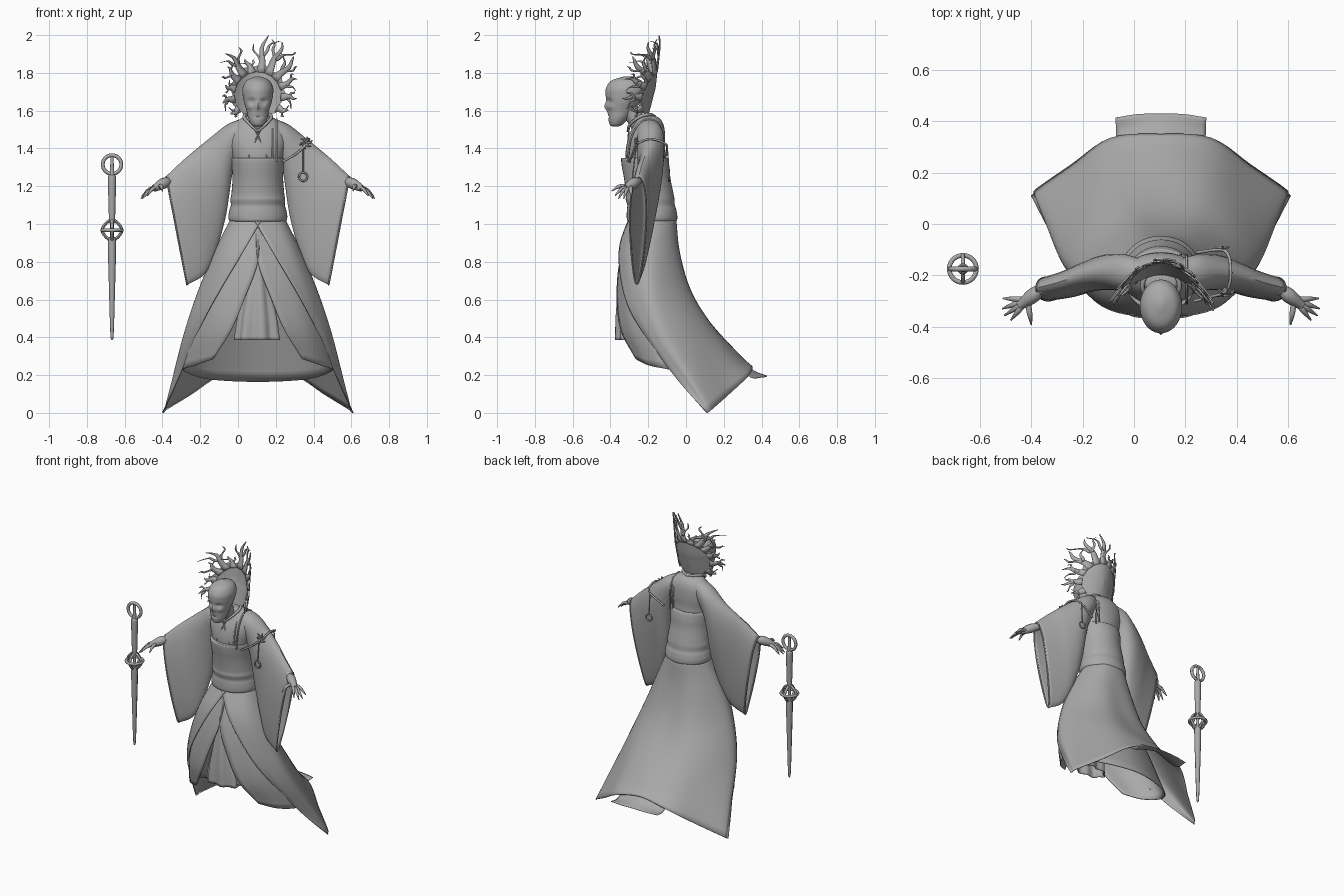
import bpy, bmesh, math, random
from mathutils import Vector

if "Cube" in bpy.data.objects:
    bpy.data.objects.remove(bpy.data.objects["Cube"])
random.seed(4)
CENTRE = 0.105          # the figure stands beside its floating sword

grey = bpy.data.materials.new("plain_grey")
grey.use_nodes = True
grey.diffuse_color = (0.4, 0.4, 0.4, 1)
grey.node_tree.nodes["Principled BSDF"].inputs["Base Color"].default_value = (0.4, 0.4, 0.4, 1)


# ---- helpers ----
def finish(name, bm, thickness=0, x=CENTRE):
    bmesh.ops.recalc_face_normals(bm, faces=bm.faces)
    mesh = bpy.data.meshes.new(name)
    bm.to_mesh(mesh)
    bm.free()
    mesh.materials.append(grey)
    mesh.shade_smooth()
    mesh.set_sharp_from_angle(angle=math.radians(45))
    obj = bpy.data.objects.new(name, mesh)
    obj.location.x = x
    bpy.context.collection.objects.link(obj)
    if thickness:
        mod = obj.modifiers.new("cloth_thickness", "SOLIDIFY")
        mod.thickness = thickness
        mod.offset = 0


def spline(points, steps):
    """Smooth curve through points of any dimension."""
    p = [Vector(q) for q in points]
    p = [2 * p[0] - p[1]] + p + [2 * p[-1] - p[-2]]
    out = []
    for a, b, c, d in zip(p, p[1:], p[2:], p[3:]):
        for k in range(steps):
            t = k / steps
            out.append(0.5 * (2 * b + (c - a) * t + (2 * a - 5 * b + 4 * c - d) * t ** 2
                              + (3 * b - a - 3 * c + d) * t ** 3))
    return out + [p[-2]]


def loft(name, rows, closed=True, caps=False, thickness=0, x=CENTRE):
    bm = bmesh.new()
    grid = [[bm.verts.new(p) for p in row] for row in rows]
    for low, high in zip(grid, grid[1:]):
        count = len(low)
        for i in range(count if closed else count - 1):
            j = (i + 1) % count
            bm.faces.new((low[i], low[j], high[j], high[i]))
    if caps:
        bm.faces.new(grid[0])
        bm.faces.new(grid[-1])
    finish(name, bm, thickness, x)


def ring(z, y, rx, ry, sides=40, ruffle=0):
    angles = [math.tau * i / sides for i in range(sides)]
    return [Vector(((rx + ruffle * math.sin(7 * a)) * math.sin(a),
                    y - (ry + ruffle * math.sin(7 * a)) * math.cos(a), z)) for a in angles]


def body(name, sections, steps=5):
    loft(name, [ring(*s) for s in spline(sections, steps)], caps=True)


def tube(name, path, radii, steps=5, sides=10, x=CENTRE):
    if not isinstance(radii, (list, tuple)):
        radii = [radii] * len(path)
    pts = spline([(*p, r) for p, r in zip(path, radii)], steps)
    rows = []
    for i, p in enumerate(pts):
        along = (pts[min(i + 1, len(pts) - 1)] - pts[max(i - 1, 0)]).to_3d()
        turn = along.to_track_quat('Z', 'Y')
        rows.append([p.to_3d() + turn @ Vector((math.cos(a), math.sin(a), 0)) * max(p[3], 0.001)
                     for a in (math.tau * k / sides for k in range(sides))])
    loft(name, rows, caps=True, x=x)


def hoop(name, centre, radius, thick, flat=False, x=CENTRE):
    bpy.ops.mesh.primitive_torus_add(major_radius=radius, minor_radius=thick, major_segments=32,
                                     minor_segments=8, location=(centre[0] + x, *centre[1:]),
                                     rotation=(0 if flat else math.pi / 2, 0, 0))
    obj = bpy.context.object
    obj.name = name
    obj.data.materials.append(grey)
    obj.data.shade_smooth()


def sheet(name, columns, thickness=0.005):
    """Mirrored cloth; columns run from the back centre to the front edge."""
    cols = [spline(c, 5) for c in columns]
    flipped = [[Vector((-p.x, p.y, p.z)) for p in c] for c in reversed(cols[1:])]
    loft(name, [spline(row, 5) for row in zip(*(flipped + cols))], False, False, thickness)


# ---- head: skull-like face with sunken eyes and a ridged nose ----
rows = []
for z, y, rx, ry in spline([(1.515, -.375, .012, .012), (1.526, -.37, .034, .034), (1.56, -.358, .051, .054),
                            (1.60, -.345, .06, .07), (1.64, -.335, .072, .088), (1.68, -.325, .08, .1),
                            (1.72, -.32, .081, .103), (1.76, -.315, .06, .078), (1.782, -.31, .012, .015)], 5):
    row = ring(z, y, rx, ry, 48)
    for p in row:
        if p.y < y:
            for side in (-1, 1):
                p.y += .015 * math.exp(-(((p.x - side * .033) / .02) ** 2 + ((p.z - 1.65) / .014) ** 2))
                p.y -= .008 * math.exp(-(((p.x - side * .045) / .016) ** 2 + ((p.z - 1.617) / .012) ** 2))
            p.y -= .013 * math.exp(-((p.x / .01) ** 2 + ((p.z - 1.62) / .02) ** 2))
            p.y += .006 * math.exp(-((p.x / .025) ** 2 + ((p.z - 1.568) / .006) ** 2))
    rows.append(row)
loft("head", rows, caps=True)
tube("neck", [(0, -.31, 1.62), (0, -.27, 1.56), (0, -.21, 1.48)], [.05, .045, .06], sides=20)


# ---- crown: solid curved dish behind the head with branching spikes ----
def crown_point(angle, radius):
    x, z = radius * math.sin(angle), 1.68 + radius * math.cos(angle)
    return Vector((x, -.205 + .26 * (z - 1.55) - .15 * max(z - 1.72, 0) - 3.9 * x * x, z))


def rim(angle):
    return .14 + .02 * math.cos(angle) + .007 * math.sin(9 * angle)


loft("crown_dish", [[crown_point(a, f * rim(a)) for a in (math.tau * k / 72 for k in range(72))]
                    for f in (.002, .25, .5, .75, 1)])
bm = bmesh.new()


def spike(angle, start, end, width, lean):
    steps, previous = 8, None
    for i in range(steps + 1):
        t = i / steps
        radius = start + (end - start) * t
        mid = angle + lean * t + .06 * math.sin(t * 7 + angle * 5) * t
        half = width * (1 - t) ** .8 / radius + .004
        pair = [bm.verts.new(crown_point(mid + s * half, radius)) for s in (-1, 1)]
        if previous:
            bm.faces.new((previous[0], previous[1], pair[1], pair[0]))
        previous = pair


for degrees, reach in ((-125, .175), (-98, .19), (-74, .18), (-52, .22), (-33, .28), (-14, .205),
                       (7, .322), (26, .31), (46, .28), (68, .225), (94, .205), (122, .18)):
    angle = math.radians(degrees)
    spike(angle, .125, reach, .021, random.uniform(-.08, .08))
    gap = reach - .14
    for side in (-1, 1):
        begin = .14 + gap * random.uniform(.15, .45)
        spike(angle + side * .02, begin, min(begin + gap * .55, reach), .009, side * random.uniform(.14, .25))
finish("crown_spikes", bm, .006)

# ---- torso, sash and collar ----
body("robe_torso", [(1.0, -.18, .13, .12), (1.2, -.19, .12, .11), (1.35, -.215, .135, .105),
                    (1.44, -.21, .155, .1), (1.51, -.2, .14, .085), (1.555, -.2, .095, .065), (1.575, -.22, .05, .05)])
body("sash", [(1.012, -.18, .13, .11), (1.016, -.18, .15, .13), (1.04, -.18, .156, .134), (1.075, -.182, .15, .131),
              (1.1, -.185, .143, .126), (1.13, -.19, .145, .129), (1.16, -.192, .14, .126), (1.24, -.205, .134, .123),
              (1.3, -.213, .137, .126), (1.345, -.22, .139, .123), (1.35, -.22, .125, .11)])
for side in (-1, 1):
    tube("standing_collar", [(0, -.165, 1.57), (side * .055, -.195, 1.58), (side * .072, -.25, 1.565),
                             (side * .04, -.298, 1.525), (0, -.31, 1.49)], [.007, .009, .009, .007, .005])
    tube("lapel_edge", [(side * .02, -.3, 1.51), (0, -.305, 1.47), (side * -.05, -.313, 1.35)], .004)
for offset in (.078, .1):
    tube("shoulder_strap", [(offset, -.31, 1.33), (offset, -.292, 1.45), (offset, -.25, 1.53), (offset, -.2, 1.555),
                            (offset, -.145, 1.53), (offset, -.122, 1.45), (offset, -.122, 1.33)], .005)

# ---- wide hanging sleeves, arms and hands ----
sleeve_sections = [(.07, 1.56, .08, 1.37, -.195, .075), (.16, 1.525, .13, 1.3, -.185, .088),
                   (.25, 1.455, .17, 1.05, -.185, .083), (.33, 1.39, .22, .87, -.203, .073),
                   (.40, 1.33, .28, .74, -.228, .065), (.485, 1.25, .375, .68, -.25, .055)]
fingers = [(.615, -.29, 1.145), (.618, -.33, 1.135), (.61, -.357, 1.135), (.585, -.375, 1.15), (.505, -.393, 1.175)]
for side, label in ((1, "left"), (-1, "right")):
    def flip(p):
        return Vector((side * p[0], p[1], p[2]))

    rows = []
    for tx, tz, bx, bz, y, half in spline(sleeve_sections, 5):
        row = []
        for k in range(28):
            a = math.tau * k / 28
            f = (1 - math.cos(a)) / 2
            row.append(flip((tx + (bx - tx) * f, y + half * math.sin(a) * (1 - .5 * f) - .01 * f, tz + (bz - tz) * f)))
        rows.append(row)
    loft(label + "_sleeve", rows, thickness=.005)
    tube(label + "_sleeve_piping", rows[-1] + rows[-1][:1], .005, steps=1, sides=6)
    tube(label + "_forearm", [flip(p) for p in ((.3, -.2, 1.34), (.4, -.232, 1.27), (.475, -.26, 1.222))], [.034, .03, .021])
    palm = Vector((.52, -.295, 1.205))
    tube(label + "_palm", [flip(p) for p in ((.465, -.25, 1.228), (.5, -.28, 1.215), (.55, -.318, 1.188))], [.019, .029, .018])
    for tip in map(Vector, fingers):
        root = palm.lerp(tip, .15)
        knuckle = palm.lerp(tip, .6) + Vector((0, 0, .012))
        tube(label + "_finger", [flip(p) for p in (root, knuckle, tip)], [.012, .01, .003], 4, 8)

# ---- cord tied around the left shoulder, with hanging rings ----
tube("shoulder_cord", [(.13, -.3, 1.33), (.2, -.282, 1.37), (.255, -.262, 1.42), (.272, -.19, 1.45),
                       (.25, -.105, 1.42), (.14, -.11, 1.35)], .006)
for k in range(6):
    a = k * 1.05
    tube("bow_loop", [(.255, -.255, 1.43), (.255 + .02 * math.cos(a), -.268, 1.43 + .02 * math.sin(a)),
                      (.255 + .035 * math.cos(a + .4), -.255, 1.43 + .032 * math.sin(a + .4))], [.01, .007, .003], 3, 6)
for y_top, y_low in ((-.262, -.28), (-.1, -.09)):
    tube("pendant_cord", [(.24, y_top, 1.42), (.24, (y_top + y_low) / 2, 1.35), (.24, y_low, 1.275)], .004, 3, 6)
    hoop("pendant_ring", (.24, y_low, 1.25), .022, .005)

# ---- layered skirts ----
sheet("outer_train", [
    [(0, -.055, 1.04), (0, -.035, .85), (0, .022, .65), (0, .125, .48), (0, .29, .3), (0, .35, .245)],
    [(.07, -.07, 1.04), (.1, -.05, .87), (.13, .01, .66), (.16, .11, .48), (.18, .25, .29), (.195, .335, .2)],
    [(.12, -.12, 1.04), (.18, -.11, .87), (.24, -.07, .66), (.29, .01, .48), (.32, .13, .27), (.35, .23, .1)],
    [(.135, -.18, 1.04), (.23, -.2, .85), (.32, -.18, .63), (.385, -.11, .43), (.44, .03, .2), (.48, .14, .02)],
    [(.1, -.25, 1.04), (.19, -.3, .84), (.285, -.265, .61), (.365, -.18, .4), (.44, -.01, .17), (.495, .12, .005)],
    [(-.03, -.3, 1.04), (.08, -.355, .85), (.228, -.32, .6), (.33, -.21, .4), (.425, -.04, .17), (.505, .11, 0)]])
sheet("train_flap", [[(0, .13, .455), (0, .28, .29), (0, .36, .223), (0, .43, .195)],
                     [(.09, .115, .455), (.09, .27, .28), (.09, .355, .21), (.09, .428, .193)],
                     [(.16, .1, .455), (.17, .245, .275), (.174, .34, .19), (.177, .415, .19)]], .003)
sheet("inner_skirt", [
    [(0, -.09, 1.0), (0, -.06, .8), (0, -.01, .62), (0, .06, .43), (0, .16, .165)],
    [(.1, -.12, 1.0), (.15, -.1, .8), (.2, -.07, .62), (.24, -.01, .43), (.27, .08, .18)],
    [(.12, -.18, 1.0), (.21, -.19, .8), (.285, -.18, .62), (.35, -.14, .43), (.395, -.07, .225)],
    [(.09, -.25, 1.0), (.15, -.3, .8), (.22, -.3, .62), (.28, -.27, .43), (.335, -.19, .25)],
    [(-.01, -.29, 1.0), (.0, -.35, .8), (.065, -.365, .62), (.14, -.345, .44), (.235, -.265, .285)]])
loft("underskirt", [ring(z, y, rx, ry, 72, ruffle) for z, y, rx, ry, ruffle in spline(
    [(.85, -.28, .03, .05, 0), (.65, -.295, .07, .06, .004), (.5, -.305, .1, .06, .007), (.385, -.31, .115, .055, .009)], 6)],
    thickness=.005)

# ---- floating sword: ring pommel, grip, caged guard, slim blade ----
SX, SY = -.667, -.175
hoop("sword_pommel_ring", (0, SY, 1.315), .049, .01, x=SX)
tube("sword_pommel_bar", [(0, SY, 1.36), (0, SY, 1.3), (0, SY, 1.25)], [.008, .01, .014], x=SX)
tube("sword_grip", [(0, SY, 1.26), (0, SY, 1.24), (0, SY, 1.12), (0, SY, 1.01)], [.016, .022, .019, .016], sides=12, x=SX)
hoop("guard_hoop", (0, SY, .967), .053, .009, True, SX)
for k in range(4):
    a = k * math.pi / 2
    tube("guard_rib", [(r * math.cos(a), SY + r * math.sin(a), z) for r, z in
                       ((.012, 1.02), (.035, 1.0), (.053, .967), (.035, .935), (.012, .915))], .008, 4, 8, SX)
tube("guard_core", [(0, SY, 1.02), (0, SY, .967), (0, SY, .91)], [.014, .009, .014], x=SX)
tube("sword_blade", [(0, SY, .93), (0, SY, .9), (0, SY, .65), (0, SY, .42), (0, SY, .385)],
     [.015, .022, .016, .009, .003], sides=8, x=SX)
